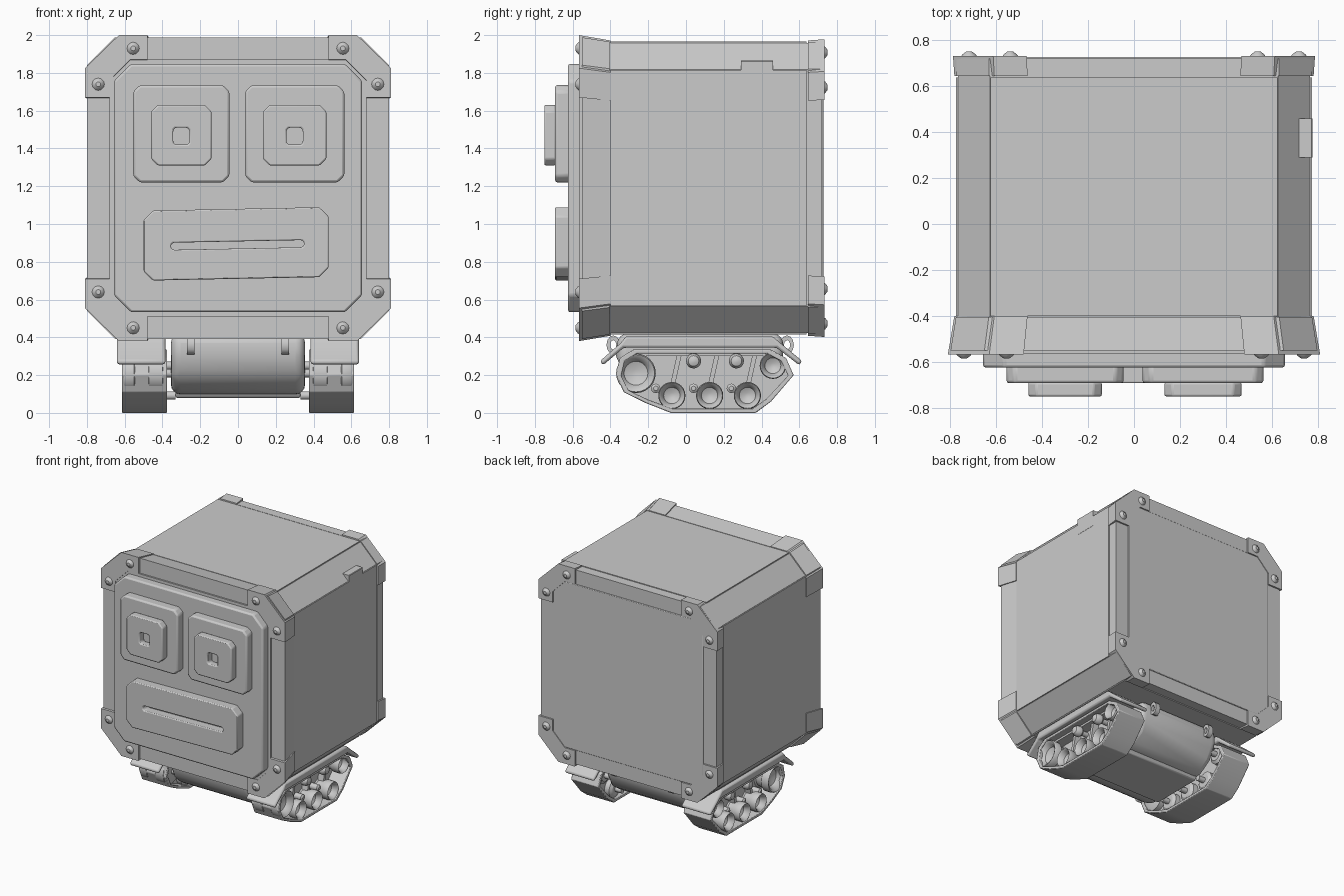
import bpy, bmesh, math
from mathutils import Vector

cube = bpy.data.objects.get("Cube")
if cube:
    bpy.data.objects.remove(cube, do_unlink=True)

grey = bpy.data.materials.new("plain_grey")
grey.use_nodes = True
grey.diffuse_color = (0.6, 0.6, 0.6, 1)
grey.node_tree.nodes["Principled BSDF"].inputs["Base Color"].default_value = (0.6, 0.6, 0.6, 1)

MID = 1.19  # height of the box centre


def finish(name, bm, z=0.0, mirror="", bevel=0.0, segments=2, smooth=True):
    bmesh.ops.recalc_face_normals(bm, faces=bm.faces)
    mesh = bpy.data.meshes.new(name)
    bm.to_mesh(mesh)
    bm.free()
    mesh.materials.append(grey)
    ob = bpy.data.objects.new(name, mesh)
    bpy.context.collection.objects.link(ob)
    ob.location.z = z
    if bevel:
        mod = ob.modifiers.new("bevel", "BEVEL")
        mod.width, mod.segments = bevel, segments
        mod.limit_method = "ANGLE"
    if mirror:
        mod = ob.modifiers.new("mirror", "MIRROR")
        mod.use_axis = [axis in mirror for axis in "XYZ"]
    if smooth:
        bpy.ops.object.select_all(action="DESELECT")
        bpy.context.view_layer.objects.active = ob
        ob.select_set(True)
        bpy.ops.object.shade_smooth_by_angle(angle=math.radians(35))
    return ob


def place(u, v, depth, axis):
    return (depth, u, v) if axis == "X" else (u, depth, v)


def prism(name, pts, axis, a, b, grow=1.0, **kw):
    """Extrude an outline from a to b, scaling the far end by grow."""
    bm = bmesh.new()
    near = [bm.verts.new(place(u, v, a, axis)) for u, v in pts]
    far = [bm.verts.new(place(u * grow, v * grow, b, axis)) for u, v in pts]
    bm.faces.new(near)
    bm.faces.new(far)
    for i in range(len(pts)):
        j = (i + 1) % len(pts)
        bm.faces.new((near[i], near[j], far[j], far[i]))
    return finish(name, bm, **kw)


def ring(name, outer, inner, axis, a, b, **kw):
    """Extrude an outline with a hole of the same point count."""
    bm = bmesh.new()
    loops = [[bm.verts.new(place(u, v, d, axis)) for u, v in pts]
             for pts, d in ((outer, a), (outer, b), (inner, b), (inner, a))]
    for k in range(4):
        p, q = loops[k], loops[(k + 1) % 4]
        for i in range(len(p)):
            j = (i + 1) % len(p)
            bm.faces.new((p[i], p[j], q[j], q[i]))
    return finish(name, bm, **kw)


def lathe(name, profile, centre, axis, sides=24, **kw):
    """Turn (radius, depth) points around an axis through centre."""
    bm = bmesh.new()
    loops = []
    for r, d in profile:
        loops.append([bm.verts.new(place(centre[0] + r * math.cos(math.tau * i / sides),
                                         centre[1] + r * math.sin(math.tau * i / sides), d, axis))
                      for i in range(sides)])
    for p, q in zip(loops, loops[1:]):
        for i in range(sides):
            j = (i + 1) % sides
            bm.faces.new((p[i], p[j], q[j], q[i]))
    bm.faces.new(loops[0])
    bm.faces.new(loops[-1])
    return finish(name, bm, **kw)


def rect(x0, x1, z0, z1, cut, tilt=0.0):
    """Rectangle with cut corners, relative to the box centre."""
    pts = [(x0 + cut, z0), (x1 - cut, z0), (x1, z0 + cut), (x1, z1 - cut),
           (x1 - cut, z1), (x0 + cut, z1), (x0, z1 - cut), (x0, z0 + cut)]
    return [(x, z - MID + tilt * x) for x, z in pts]


def octagon(half, cut):
    return rect(-half, half, MID - half, MID + half, cut)


# Box with flared front band, back band and side panels
prism("box_core", octagon(0.767, 0.14), "Y", -0.53, 0.70, z=MID, smooth=False)
prism("front_band", octagon(0.775, 0.143), "Y", -0.405, -0.55, grow=1.03, z=MID, smooth=False)
prism("back_band", octagon(0.773, 0.143), "Y", 0.645, 0.72, z=MID, smooth=False)
flat = [(-0.625, 0.76), (0.625, 0.76), (0.625, 0.775), (-0.625, 0.775)]
prism("top_panel", flat, "Y", -0.40, 0.638, z=MID, mirror="Z", smooth=False)
prism("side_panel", [(v, u) for u, v in flat], "Y", -0.40, 0.638, z=MID, mirror="X", smooth=False)
prism("back_panel", octagon(0.66, 0.09), "Y", 0.70, 0.727, z=MID, bevel=0.004)
prism("side_latch", rect(0.70, 0.776, 1.73, 1.865, 0.004), "Y", 0.29, 0.46, z=MID, smooth=False)

# Corner brackets with rivets
elbow = [(0.48, 0.81), (0.63, 0.81), (0.81, 0.635), (0.81, 0.48),
         (0.68, 0.48), (0.68, 0.57), (0.57, 0.68), (0.48, 0.68)]
prism("front_bracket", [(x * 0.965, z * 0.965) for x, z in elbow], "Y", -0.40, -0.567,
      grow=1 / 0.965, z=MID, mirror="XZ", smooth=False)
prism("back_bracket", [(x * 0.965, z * 0.965) for x, z in elbow], "Y", 0.645, 0.732,
      grow=1.008, z=MID, mirror="XZ", smooth=False)
for n, spot in enumerate(((0.555, 0.74), (0.74, 0.55))):
    for side, y, out in (("front", -0.565, -1), ("back", 0.73, 1)):
        spot2 = spot if out < 0 else [c * 0.97 for c in spot]
        lathe(f"{side}_rivet_{n + 1}", [(0.034, y), (0.03, y + out * 0.007), (0.013, y + out * 0.02)],
              spot2, "Y", sides=12, z=MID, mirror="XZ")

# Face plate, eyes and mouth
prism("face_rim", octagon(0.68, 0.10), "Y", -0.54, -0.563, z=MID, smooth=False)
prism("face_plate", octagon(0.657, 0.09), "Y", -0.54, -0.625, z=MID, bevel=0.012)
for side, x in (("right", -0.30), ("left", 0.30)):
    grow = 0.0 if x < 0 else 0.008
    prism(side + "_eye_base", rect(x - 0.255 - grow, x + 0.255 + grow, 1.22, 1.735, 0.035),
          "Y", -0.61, -0.693, z=MID, bevel=0.012)
    ring(side + "_eye", rect(x - 0.16 - grow, x + 0.16 + grow, 1.31, 1.63, 0.035),
         rect(x - 0.043, x + 0.043, 1.42, 1.51, 0.012), "Y", -0.69, -0.75, z=MID, bevel=0.008)
ring("mouth", rect(-0.50, 0.48, 0.71, 1.08, 0.05, 0.02), rect(-0.355, 0.35, 0.87, 0.908, 0.012, 0.02),
     "Y", -0.61, -0.693, z=MID, bevel=0.01)

# Chassis between the tracks
hull = [(-0.36, 0.42), (-0.37, 0.30), (-0.32, 0.18), (-0.20, 0.10),
        (0.34, 0.10), (0.46, 0.18), (0.52, 0.30), (0.51, 0.42)]
prism("chassis", hull, "X", -0.355, 0.355, bevel=0.05, segments=4)
prism("belly_plate", [(-0.12, 0.08), (0.30, 0.08), (0.32, 0.11), (-0.14, 0.11)], "X", -0.33, 0.33, bevel=0.008)
for side, y in (("front", -0.385), ("back", 0.535)):
    ring(side + "_hook", [(y + 0.036 * math.cos(a), 0.36 + 0.05 * math.sin(a)) for a in
                          [math.tau * i / 12 for i in range(12)]],
         [(y + 0.016 * math.cos(a), 0.36 + 0.025 * math.sin(a)) for a in
          [math.tau * i / 12 for i in range(12)]], "X", 0.23, 0.27, mirror="X")

# Tracks and fenders
track = [(-0.37, 0.20), (-0.33, 0.11), (-0.22, 0.055), (-0.08, 0.0), (0.37, 0.0), (0.45, 0.06),
         (0.57, 0.20), (0.53, 0.29), (0.45, 0.335), (-0.28, 0.335), (-0.35, 0.29)]
inside = [(0.08 + (y - 0.08) * 0.94, 0.18 + (z - 0.18) * 0.87) for y, z in track]
ring("track", track, inside, "X", 0.375, 0.615, mirror="X", bevel=0.005)
prism("track_wall", inside, "X", 0.44, 0.48, mirror="X")
fender = [(-0.455, 0.275), (-0.345, 0.37), (-0.32, 0.405), (0.46, 0.405), (0.50, 0.37),
          (0.615, 0.275), (0.60, 0.252), (0.48, 0.345), (-0.33, 0.345), (-0.44, 0.252)]
prism("fender", fender, "X", 0.385, 0.64, mirror="X", bevel=0.012)
prism("side_rail", [(-0.3, 0.30), (0.42, 0.30), (0.42, 0.32), (-0.3, 0.32)], "X", 0.46, 0.56, mirror="X")

# Wheels, rollers and struts
wheels = [("front_wheel", -0.265, 0.21, 0.105), ("rear_wheel", 0.46, 0.25, 0.07)]
wheels += [(f"road_wheel_{i + 1}", -0.075 + 0.2 * i, 0.092, 0.072) for i in range(3)]
for name, y, z, r in wheels:
    lathe(name, [(r * 0.7, 0.385), (r, 0.40), (r, 0.47), (r * 0.8, 0.49), (r * 0.85, 0.53), (r, 0.55),
                 (r, 0.60), (r * 0.94, 0.61), (r * 0.78, 0.60), (r * 0.6, 0.565), (r * 0.2, 0.55)],
          (y, z), "X", mirror="X")
    lathe(name + "_axle", [(0.022, 0.33), (0.022, 0.50)], (y, z), "X", sides=12, mirror="X")
for i, y in enumerate((0.04, 0.267)):
    lathe(f"roller_{i + 1}", [(0.02, 0.46), (0.02, 0.53), (0.04, 0.55), (0.04, 0.58), (0.028, 0.60), (0.01, 0.607)],
          (y, 0.275), "X", sides=16, mirror="X")
for i in range(3):
    y = -0.09 + 0.2 * i
    prism(f"strut_{i + 1}", [(y, 0.12), (y + 0.025, 0.12), (y + 0.065, 0.30), (y + 0.04, 0.30)],
          "X", 0.47, 0.53, mirror="X")
    lathe(f"strut_bolt_{i + 1}", [(0.025, 0.47), (0.025, 0.54), (0.012, 0.55)], (y - 0.07, 0.13), "X",
          sides=12, mirror="X")
